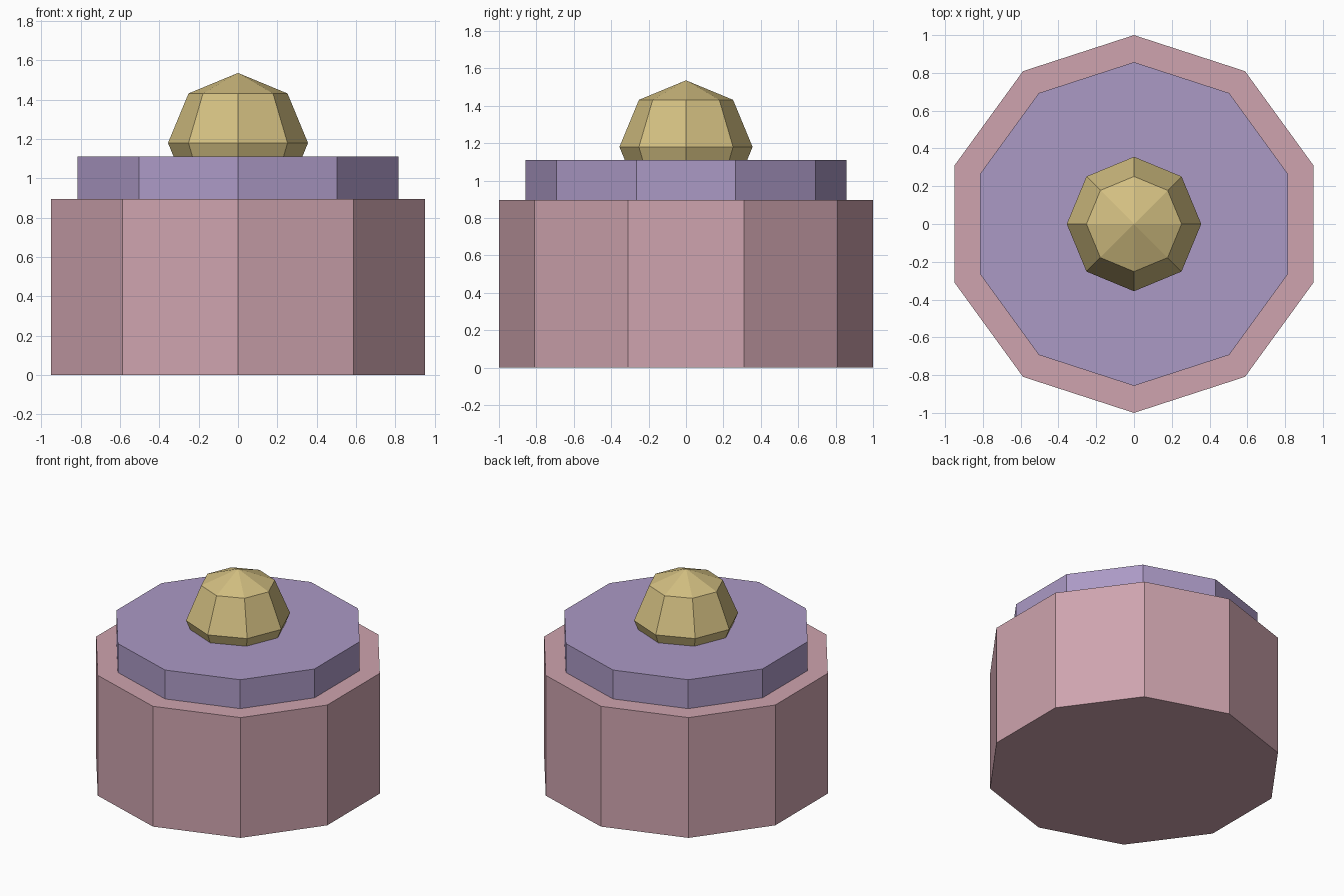
import bpy

if "Cube" in bpy.data.objects:
    bpy.data.objects.remove(bpy.data.objects["Cube"])


def material(name, color):
    m = bpy.data.materials.new(name)
    m.diffuse_color = (*color, 1)
    m.use_nodes = True
    m.node_tree.nodes["Principled BSDF"].inputs["Base Color"].default_value = m.diffuse_color
    return m


def finish(name, mat):
    ob = bpy.context.object
    ob.name = name
    ob.data.materials.append(mat)
    bpy.ops.object.shade_flat()


def decagon_prism(name, radius, z0, z1, mat):
    # ten-sided block with corners on the y axis
    bpy.ops.mesh.primitive_cylinder_add(vertices=10, radius=radius, depth=z1 - z0,
                                        location=(0, 0, (z0 + z1) / 2))
    finish(name, mat)


pink = material("dusty_pink", (0.62, 0.37, 0.425))
purple = material("soft_purple", (0.41, 0.32, 0.56))
gold = material("pale_gold", (0.65, 0.52, 0.22))

# Body and lid
decagon_prism("pot_body", 1.0, 0.0, 0.895, pink)
decagon_prism("lid", 0.857, 0.895, 1.11, purple)

# Faceted knob, partly sunk into the lid
bpy.ops.mesh.primitive_uv_sphere_add(segments=8, ring_count=4, radius=0.356,
                                     location=(0, 0, 1.18))
finish("lid_knob", gold)
